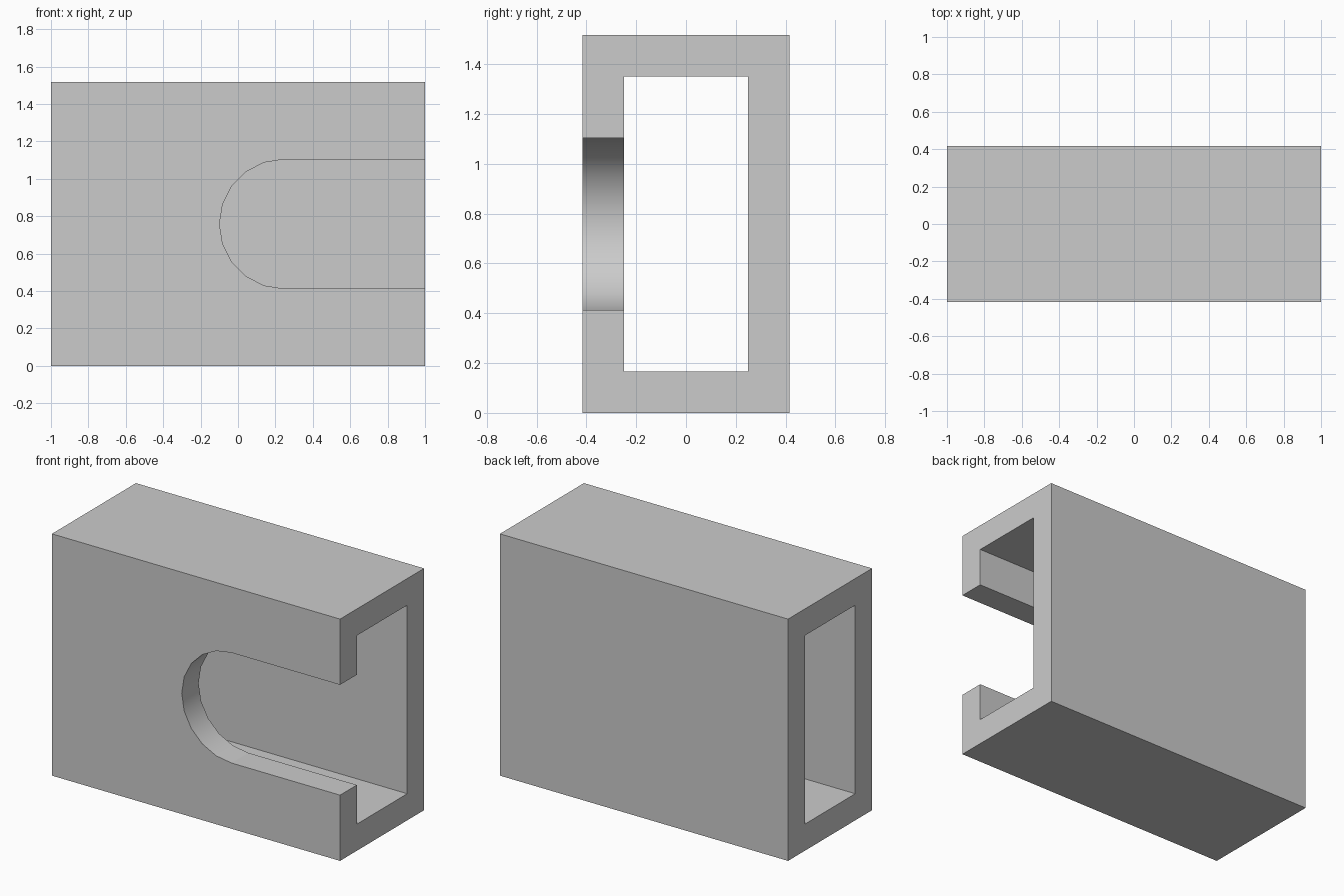
import bpy, bmesh, math
from mathutils import Vector

if "Cube" in bpy.data.objects:
    bpy.data.objects.remove(bpy.data.objects["Cube"], do_unlink=True)

LENGTH, DEPTH, HEIGHT, WALL = 2.0, 0.833, 1.517, 0.167
SLOT_R, SLOT_X, SLOT_Z = 0.346, 0.247, HEIGHT / 2

grey = bpy.data.materials.new("plain grey")
grey.use_nodes = True
colour = (0.6, 0.6, 0.6, 1)
grey.diffuse_color = colour
grey.node_tree.nodes["Principled BSDF"].inputs["Base Color"].default_value = colour


def prism(name, points, direction):
    """Extrude a closed outline along a direction."""
    bm = bmesh.new()
    face = bm.faces.new([bm.verts.new(p) for p in points])
    new = bmesh.ops.extrude_face_region(bm, geom=[face])["geom"]
    bmesh.ops.translate(bm, vec=Vector(direction),
                        verts=[v for v in new if isinstance(v, bmesh.types.BMVert)])
    bmesh.ops.recalc_face_normals(bm, faces=bm.faces)
    mesh = bpy.data.meshes.new(name)
    bm.to_mesh(mesh)
    bm.free()
    mesh.materials.append(grey)
    obj = bpy.data.objects.new(name, mesh)
    bpy.context.collection.objects.link(obj)
    return obj


def section(x, half_depth, low, high):
    """Rectangle across the length of the sleeve."""
    return [(x, -half_depth, low), (x, half_depth, low),
            (x, half_depth, high), (x, -half_depth, high)]


# Outer block and the channel running through its whole length
sleeve = prism("slotted_sleeve", section(-LENGTH / 2, DEPTH / 2, 0, HEIGHT), (LENGTH, 0, 0))
channel = prism("channel_cutter",
                section(-LENGTH, DEPTH / 2 - WALL, WALL, HEIGHT - WALL), (2 * LENGTH, 0, 0))

# Round-ended slot through the front wall, open at the end
arc = [math.radians(90 + 18 * i) for i in range(11)]
outline = [(SLOT_X + SLOT_R * math.cos(a), -DEPTH, SLOT_Z + SLOT_R * math.sin(a)) for a in arc]
outline += [(LENGTH, -DEPTH, SLOT_Z - SLOT_R), (LENGTH, -DEPTH, SLOT_Z + SLOT_R)]
slot = prism("slot_cutter", outline, (0, DEPTH, 0))

bpy.context.view_layer.objects.active = sleeve
for cutter in (channel, slot):
    cut = sleeve.modifiers.new(cutter.name, "BOOLEAN")
    cut.operation, cut.solver, cut.object = "DIFFERENCE", "EXACT", cutter
    bpy.ops.object.modifier_apply(modifier=cut.name)
    bpy.data.objects.remove(cutter, do_unlink=True)

# Smooth the round end only, keeping its rims and tangent lines crisp
bm = bmesh.new()
bm.from_mesh(sleeve.data)
bm.normal_update()
for face in bm.faces:
    centre = face.calc_center_median()
    face.smooth = abs(face.normal.y) < 0.1 and -0.2 < centre.x < SLOT_X and centre.y < 0 \
        and abs(centre.z - SLOT_Z) < SLOT_R + 0.01
for edge in bm.edges:
    edge.smooth = all(f.smooth for f in edge.link_faces)
bm.to_mesh(sleeve.data)
bm.free()
